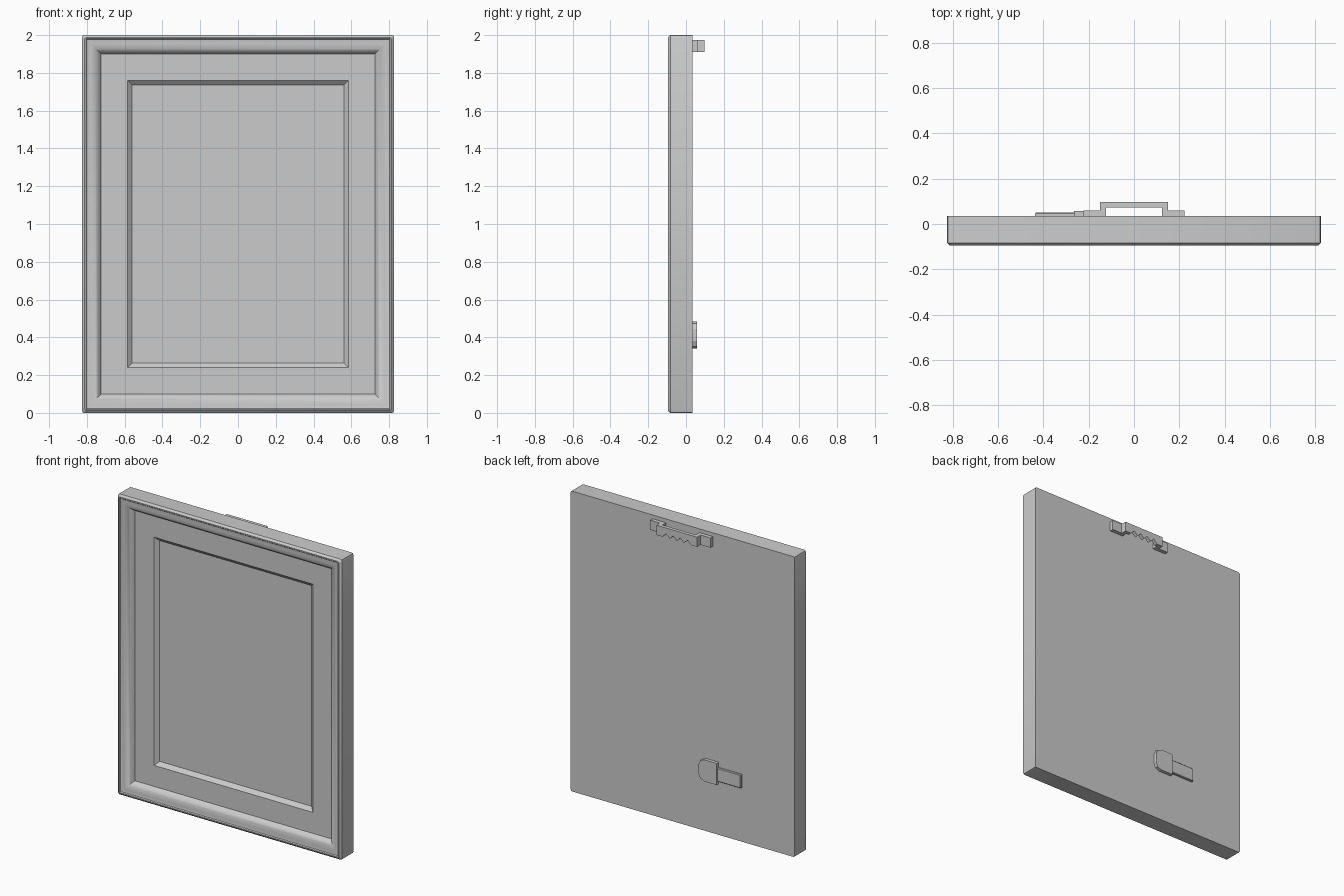
import bpy, bmesh, math

if "Cube" in bpy.data.objects:
    bpy.data.objects.remove(bpy.data.objects["Cube"])

HALF_W, HEIGHT = 0.825, 2.0
BACK = 0.035

grey = bpy.data.materials.new("plain grey")
grey.diffuse_color = (0.6, 0.6, 0.6, 1)
grey.use_nodes = True
grey.node_tree.nodes["Principled BSDF"].inputs["Base Color"].default_value = grey.diffuse_color


def finish(name, bm):
    mesh = bpy.data.meshes.new(name)
    bm.to_mesh(mesh)
    bm.free()
    mesh.materials.append(grey)
    ob = bpy.data.objects.new(name, mesh)
    bpy.context.collection.objects.link(ob)
    return ob


def ring(bm, inset, y):
    w = HALF_W - inset
    lo, hi = inset, HEIGHT - inset
    return [bm.verts.new(p) for p in
            ((-w, y, lo), (w, y, lo), (w, y, hi), (-w, y, hi))]


def sweep(bm, profile):
    """Mitred rectangular strip through (inset, y) profile points."""
    rings = [ring(bm, d, y) for d, y in profile]
    for a, b in zip(rings, rings[1:]):
        for i in range(4):
            j = (i + 1) % 4
            bm.faces.new((a[i], a[j], b[j], b[i]))
    return rings


def prism(name, outline, y0, y1, bevel=0):
    """Extrude an (x, z) outline from y0 out to y1."""
    bm = bmesh.new()
    face = bm.faces.new([bm.verts.new((x, y0, z)) for x, z in outline])
    top = bmesh.ops.extrude_face_region(bm, geom=[face])["geom"]
    verts = [v for v in top if isinstance(v, bmesh.types.BMVert)]
    bmesh.ops.translate(bm, verts=verts, vec=(0, y1 - y0, 0))
    bmesh.ops.recalc_face_normals(bm, faces=bm.faces[:])
    if bevel:
        rim = [e for e in bm.edges if all(v in verts for v in e.verts)]
        bmesh.ops.bevel(bm, geom=rim, offset=bevel, segments=1,
                        profile=0.5, affect='EDGES')
    return finish(name, bm)


def rect(x0, x1, z0, z1):
    return [(x0, z0), (x1, z0), (x1, z1), (x0, z1)]


# Moulded frame: side, chamfer, lip, groove and roll, with a flat back
bm = bmesh.new()
rings = sweep(bm, [(0, BACK), (0, -0.084), (0.012, -0.096), (0.019, -0.096),
                   (0.024, -0.090), (0.032, -0.088), (0.044, -0.088),
                   (0.058, -0.085), (0.072, -0.079), (0.084, -0.070),
                   (0.094, -0.059), (0.100, -0.048)])
bm.faces.new(rings[0][::-1])
corners = [bm.edges.get((rings[k][i], rings[k + 1][i]))
           for k in (0, 1) for i in range(4)]
bmesh.ops.bevel(bm, geom=corners, offset=0.01, segments=2, profile=0.5,
                affect='EDGES')
frame = finish("frame", bm)
bpy.context.view_layer.objects.active = frame
frame.select_set(True)
bpy.ops.object.shade_smooth_by_angle(angle=math.radians(35))

# Mat with a bevelled window
bm = bmesh.new()
sweep(bm, [(0.100, -0.048), (0.240, -0.048), (0.265, -0.025)])
finish("mat", bm)

# Picture panel
bm = bmesh.new()
bm.faces.new(ring(bm, 0.265, -0.025))
finish("picture_panel", bm)

# Sawtooth hanger: two flanges, two legs and a toothed bridge
Z0, Z1 = 1.91, 1.975
for side, s in (("left", -1), ("right", 1)):
    prism(f"hanger_flange_{side}", rect(s * 0.15, s * 0.222, Z0, Z1), BACK, 0.06)
    prism(f"hanger_leg_{side}", rect(s * 0.123, s * 0.15, Z0, Z1), BACK, 0.073)
TEETH, SPAN = 4, 0.105
outline = [(0.15, Z1), (-0.15, Z1), (-0.15, Z0)]
for i in range(TEETH * 2 + 1):
    outline.append((-SPAN + SPAN * i / TEETH, Z0 + 0.026 * (i % 2)))
outline.append((0.15, Z0))
prism("hanger_bridge", outline, 0.073, 0.097)

# Turn latch: arm and rounded head
prism("latch_arm", rect(-0.437, -0.262, 0.36, 0.45), BACK, 0.050, 0.004)
head = [(-0.265, 0.34), (-0.175, 0.34), (-0.145, 0.352), (-0.132, 0.38),
        (-0.132, 0.445), (-0.145, 0.472), (-0.175, 0.484), (-0.265, 0.484)]
prism("latch_head", head, BACK, 0.057)
